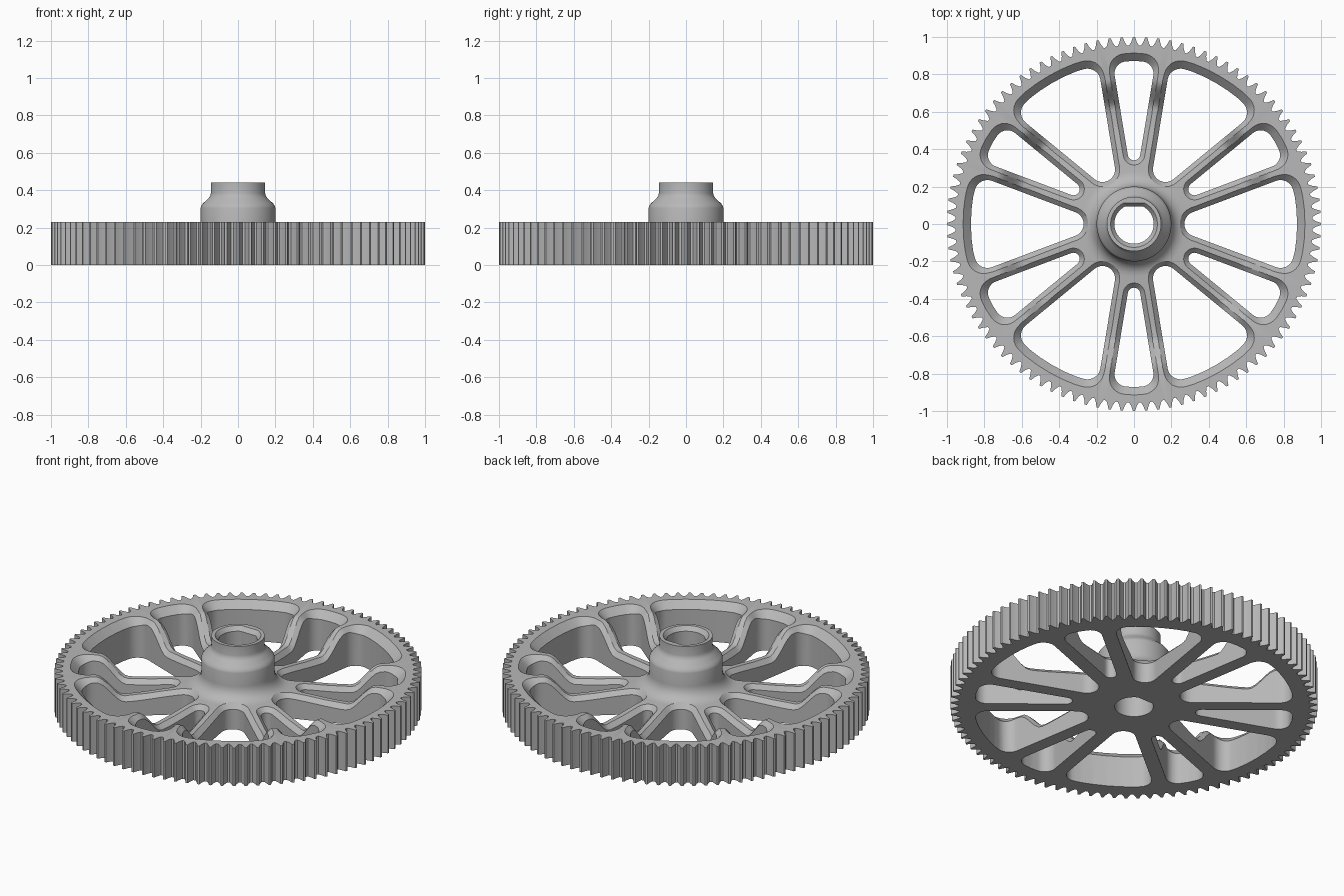
import bpy, bmesh, math
from mathutils import Matrix, Vector

TEETH = 96
RIM_Z = 0.23

cube = bpy.data.objects.get("Cube")
if cube:
    bpy.data.objects.remove(cube, do_unlink=True)

grey = bpy.data.materials.new("plain grey")
grey.use_nodes = True
colour = (0.48, 0.48, 0.48, 1)
grey.diffuse_color = colour
grey.node_tree.nodes["Principled BSDF"].inputs["Base Color"].default_value = colour


def smooth(a, b, x):
    t = min(max((x - a) / (b - a), 0), 1)
    return t * t * (3 - 2 * t)


def top_height(r):
    """Height of the wheel's upper surface: hub fillet, spoke, ramp, rim."""
    spoke = 0.145 - 0.035 * smooth(0.25, 0.65, r)
    z = spoke + (RIM_Z - spoke) * smooth(0.62, 0.78, r)
    if r < 0.28:
        z += 0.08 - math.sqrt(max(0.08 ** 2 - (0.28 - r) ** 2, 0))
    return z


def rot(deg):
    return Matrix.Rotation(math.radians(deg), 3, 'Z')


def make_object(name, bm):
    bmesh.ops.recalc_face_normals(bm, faces=bm.faces)
    mesh = bpy.data.meshes.new(name)
    bm.to_mesh(mesh)
    bm.free()
    mesh.materials.append(grey)
    obj = bpy.data.objects.new(name, mesh)
    bpy.context.collection.objects.link(obj)
    return obj


def bridge(bm, a, b):
    n = len(a)
    for i in range(n):
        j = (i + 1) % n
        bm.faces.new((a[i], a[j], b[j], b[i]))


# Gear outline: one tooth repeated round the rim
tooth = [(0.1, 0.955), (0.28, 0.975), (0.41, 1), (0.59, 1), (0.72, 0.975), (0.9, 0.955)]
outline = [((k + f - 0.5) * math.tau / TEETH, r) for k in range(TEETH) for f, r in tooth]


def gear_ring(bm, z):
    return [bm.verts.new((r * math.cos(a), r * math.sin(a), z)) for a, r in outline]


def round_ring(bm, r, z, flat=False):
    ring = []
    for a, _ in outline:
        d = r
        if flat and math.sin(a) > 0.1:
            d = min(r, (r - 0.012) / math.sin(a))
        ring.append(bm.verts.new((d * math.cos(a), d * math.sin(a), z)))
    return ring


# Wheel body with hub and flat-sided bore
bm = bmesh.new()
rings = [round_ring(bm, 0.105, 0, True), gear_ring(bm, 0), gear_ring(bm, RIM_Z)]
radii = [0.78 - 0.02 * i for i in range(9)] + [0.5, 0.4, 0.32]
radii += [0.28 - 0.08 * math.sin(math.radians(a)) for a in range(0, 91, 15)]
rings += [round_ring(bm, r, top_height(r)) for r in radii]
hub = [(0.2, 0.305), (0.197, 0.315), (0.188, 0.328), (0.157, 0.358),
       (0.148, 0.371), (0.145, 0.385), (0.145, 0.44)]
rings += [round_ring(bm, r, z) for r, z in hub]
rings += [round_ring(bm, 0.125, 0.44, True), round_ring(bm, 0.105, 0.415, True)]
for a, b in zip(rings, rings[1:] + rings[:1]):
    bridge(bm, a, b)
wheel = make_object("gear_wheel", bm)


def rounded_loop(corners):
    """Round each (point, radius) corner and subdivide the straight edges."""
    pts = []
    n = len(corners)
    for i, (p, rad) in enumerate(corners):
        a = (corners[i - 1][0] - p).normalized()
        b = (corners[(i + 1) % n][0] - p).normalized()
        if rad == 0:
            pts.append(p)
            continue
        half = a.angle(b) / 2
        centre = p + (a + b).normalized() * (rad / math.sin(half))
        start = p + a * (rad / math.tan(half)) - centre
        end = p + b * (rad / math.tan(half)) - centre
        first = math.atan2(start.y, start.x)
        turn = (math.atan2(end.y, end.x) - first + math.pi) % math.tau - math.pi
        for k in range(11):
            ang = first + turn * k / 10
            pts.append(centre + Vector((math.cos(ang), math.sin(ang))) * rad)
    dense = []
    for p, q in zip(pts, pts[1:] + pts[:1]):
        steps = max(1, round((q - p).length / 0.025))
        dense += [p.lerp(q, k / steps) for k in range(steps)]
    return dense


def window_loop(apex, slope, tip_rad, corner_rad, outer, fractions):
    """Wedge-shaped opening pointing along +x."""
    s = slope * slope
    t = (s * apex + math.sqrt(outer ** 2 * (1 + s) - s * apex ** 2)) / (1 + s)
    w = slope * (t - apex)
    ang = math.atan2(w, t)
    corners = [(Vector((apex, 0)), tip_rad), (Vector((t, -w)), corner_rad)]
    for f in fractions:
        corners.append((Vector((math.cos(f * ang), math.sin(f * ang))) * outer, 0))
    corners.append((Vector((t, w)), corner_rad))
    return rounded_loop(corners)


def cut_windows(name, loop, first_angle):
    """Cut six openings whose upper edges are chamfered along the surface."""
    bm = bmesh.new()
    n = len(loop)
    for turn in range(6):
        spin = rot(first_angle + 60 * turn)
        low, edge, flare, high = [], [], [], []
        for i, p in enumerate(loop):
            d = (loop[(i + 1) % n] - loop[i - 1]).normalized()
            c = 0.025 + 0.017 * smooth(0.8, 0.87, p.length)
            q = p + Vector((d.y, -d.x)) * c * 1.3
            for ring, v, z in ((low, p, -0.1),
                               (edge, p, top_height(p.length) - c),
                               (flare, q, top_height(q.length) + 0.3 * c),
                               (high, q, 0.5)):
                ring.append(bm.verts.new(spin @ Vector((v.x, v.y, z))))
        for a, b in ((low, edge), (edge, flare), (flare, high)):
            bridge(bm, a, b)
        bm.faces.new(low)
        bm.faces.new(high)
    cutter = make_object(name, bm)
    cutter.hide_render = True
    mod = wheel.modifiers.new(name, 'BOOLEAN')
    mod.operation = 'DIFFERENCE'
    mod.solver = 'EXACT'
    mod.object = cutter
    bpy.context.view_layer.objects.active = wheel
    bpy.ops.object.modifier_apply(modifier=mod.name)
    bpy.data.objects.remove(cutter, do_unlink=True)


# Wide openings between spoke pairs, narrow slots inside each pair
cut_windows("wide_window_cutter",
            window_loop(0.146, 0.376, 0.067, 0.07, 0.872, (-0.55, -0.3, 0, 0.3, 0.55)), 0)
cut_windows("narrow_slot_cutter",
            window_loop(0.168, 0.165, 0.0335, 0.065, 0.872, (0,)), 30)

# Smooth the rounded surfaces while keeping crisp edges
bpy.ops.object.select_all(action='DESELECT')
wheel.select_set(True)
bpy.context.view_layer.objects.active = wheel
bpy.ops.object.shade_smooth_by_angle(angle=math.radians(28))
